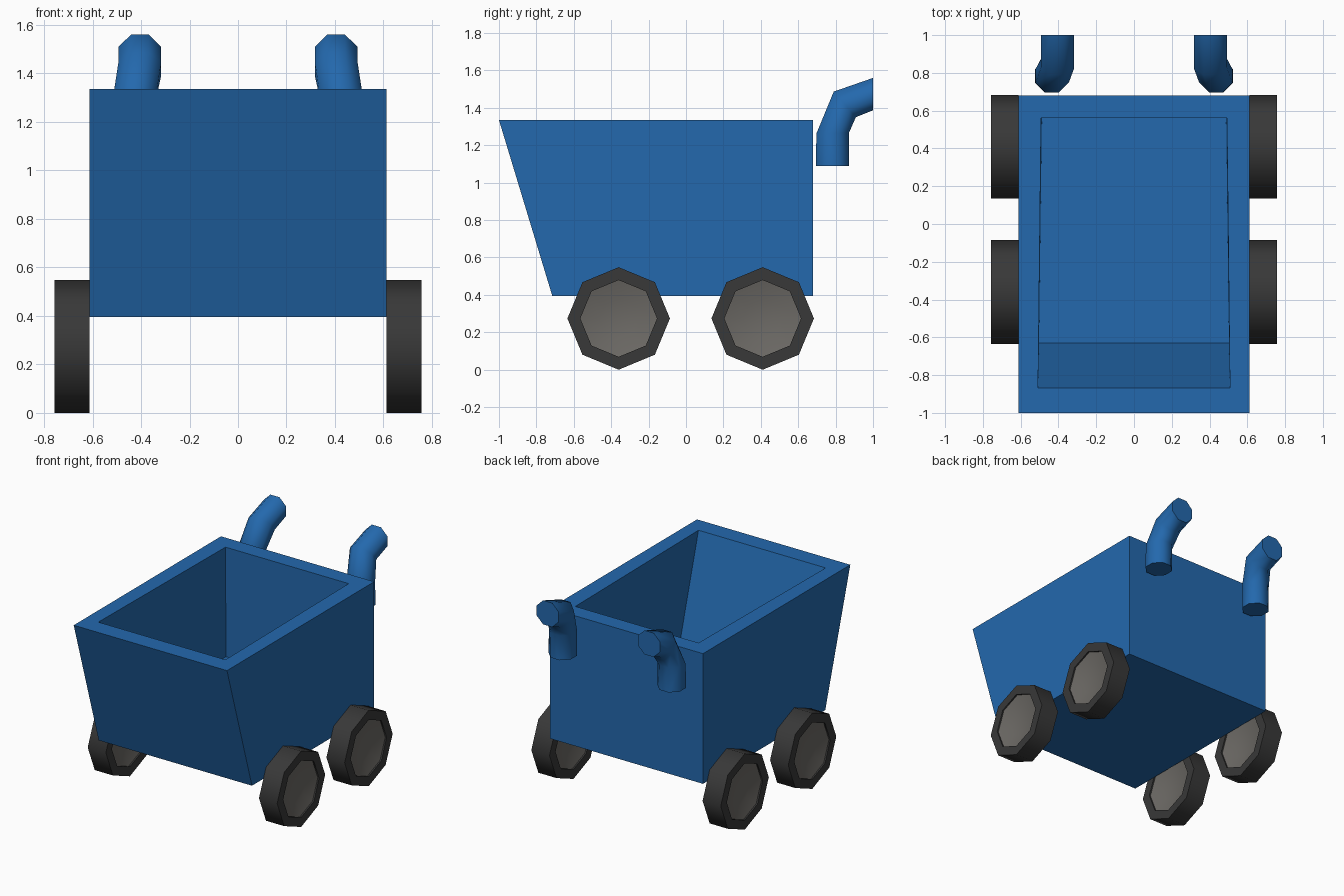
import bpy, bmesh, math
from mathutils import Vector

if "Cube" in bpy.data.objects:
    bpy.data.objects.remove(bpy.data.objects["Cube"])


def material(name, rgb):
    m = bpy.data.materials.new(name)
    m.diffuse_color = (*rgb, 1)
    m.use_nodes = True
    m.node_tree.nodes["Principled BSDF"].inputs["Base Color"].default_value = m.diffuse_color
    return m


BLUE = material("cart blue", (0.017, 0.140, 0.420))
RUBBER = material("tyre black", (0.040, 0.040, 0.040))
METAL = material("hub grey", (0.150, 0.142, 0.130))


def make_object(name, bm, mats, smooth=None):
    bmesh.ops.recalc_face_normals(bm, faces=bm.faces)
    mesh = bpy.data.meshes.new(name)
    bm.to_mesh(mesh)
    bm.free()
    for m in mats:
        mesh.materials.append(m)
    ob = bpy.data.objects.new(name, mesh)
    bpy.context.collection.objects.link(ob)
    if smooth:
        bpy.ops.object.select_all(action='DESELECT')
        ob.select_set(True)
        bpy.context.view_layer.objects.active = ob
        bpy.ops.object.shade_smooth_by_angle(angle=math.radians(smooth))
    return ob


def loft(bm, rings):
    """Join rings of points in order; returns the faces of each band."""
    rows = [[bm.verts.new(p) for p in ring] for ring in rings]
    bands = []
    for a, b in zip(rows, rows[1:]):
        n = len(a)
        bands.append([bm.faces.new((a[i], a[(i + 1) % n], b[(i + 1) % n], b[i]))
                      for i in range(n)])
    bands.insert(0, [bm.faces.new(rows[0])])
    bands.append([bm.faces.new(rows[-1])])
    return bands


# Open tub: outer floor, outer top, inner top, inner floor
def tub_ring(front, back, z, half_front, half_back):
    return [(-half_front, front, z), (half_front, front, z),
            (half_back, back, z), (-half_back, back, z)]


bm = bmesh.new()
loft(bm, [tub_ring(-0.715, 0.68, 0.395, 0.612, 0.612),
          tub_ring(-1.0, 0.68, 1.335, 0.612, 0.612),
          tub_ring(-0.868, 0.56, 1.335, 0.508, 0.492),
          tub_ring(-0.63, 0.56, 0.545, 0.503, 0.488)])
make_object("tub", bm, [BLUE])


# Eight-sided wheels with a dished hub on both faces
def wheel(name, x, y):
    bm = bmesh.new()
    half = [(0.105, 0.035), (0.205, 0.062), (0.205, 0.0725), (0.274, 0.0725)]
    profile = [(r, -w) for r, w in half] + half[::-1]
    rings = [[(x + w, y + r * math.cos(k * math.pi / 4), 0.274 + r * math.sin(k * math.pi / 4))
              for k in range(8)] for r, w in profile]
    bands = loft(bm, rings)
    for band in bands[:2] + bands[-2:]:
        for f in band:
            f.material_index = 1
    make_object(name, bm, [RUBBER, METAL], 50)


# Bent tube handles, floating just behind the tub
def handle(name, side):
    bm = bmesh.new()
    # centre x, then front/top and back/bottom edge of each section in y, z
    sections = [(0.435, (0.695, 1.09), (0.872, 1.09)),
                (0.433, (0.697, 1.262), (0.872, 1.268)),
                (0.405, (0.790, 1.487), (0.908, 1.350)),
                (0.405, (1.0, 1.56), (1.0, 1.387))]
    c8 = math.cos(math.pi / 8)
    rings = []
    for cx, a, b in sections:
        a, b = Vector((0, *a)), Vector((0, *b))
        mid, v, u = (a + b) / 2, (a - b) / 2 / c8, Vector((0.088 / c8, 0, 0))
        ring = []
        for k in range(8):
            t = (k + 0.5) * math.pi / 4
            p = mid + u * math.cos(t) + v * math.sin(t)
            ring.append((side * (cx + p.x), p.y, p.z))
        rings.append(ring)
    loft(bm, rings)
    make_object(name, bm, [BLUE], 60)


for label, side in (("left", -1), ("right", 1)):
    wheel("front_wheel_" + label, side * 0.684, -0.36)
    wheel("back_wheel_" + label, side * 0.684, 0.41)
    handle("handle_" + label, side)
